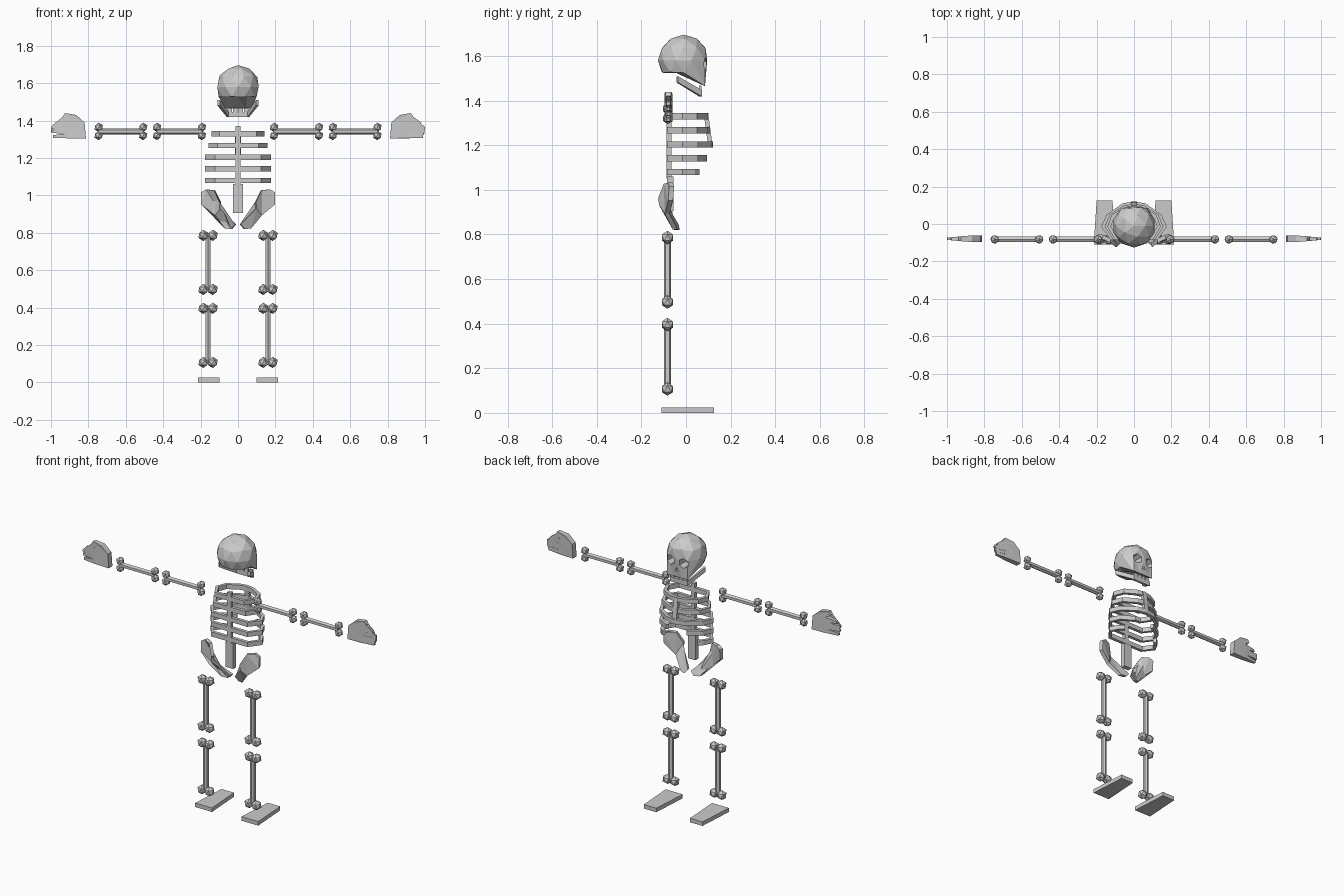
import bpy, bmesh, math
from mathutils import Vector, Matrix

if "Cube" in bpy.data.objects:
    bpy.data.objects.remove(bpy.data.objects["Cube"])


def finish(name, bm):
    bmesh.ops.recalc_face_normals(bm, faces=bm.faces[:])
    me = bpy.data.meshes.new(name)
    bm.to_mesh(me)
    bm.free()
    ob = bpy.data.objects.new(name, me)
    bpy.context.collection.objects.link(ob)
    return ob


def box(name, x, y, z):
    bm = bmesh.new()
    bmesh.ops.create_cube(bm, size=1)
    for v in bm.verts:
        v.co = [r[0] + (r[1] - r[0]) * (c + .5) for r, c in zip((x, y, z), v.co)]
    return finish(name, bm)


def slab(name, front, back):
    """Closed plate between two matching outlines."""
    bm = bmesh.new()
    a = [bm.verts.new(p) for p in front]
    b = [bm.verts.new(p) for p in back]
    n = len(a)
    caps = [bm.faces.new(a), bm.faces.new(b[::-1])]
    for i in range(n):
        bm.faces.new((a[i], b[i], b[(i + 1) % n], a[(i + 1) % n]))
    bmesh.ops.triangulate(bm, faces=caps)
    return finish(name, bm)


def band(name, path, thick, height):
    """Rectangular strip following a path, thickness towards the inside."""
    bm = bmesh.new()
    path = [Vector(p) for p in path]
    rings = []
    for i, p in enumerate(path):
        d = path[min(i + 1, len(path) - 1)] - path[max(i - 1, 0)]
        n = Vector((-d.y, d.x, 0)).normalized() * thick
        h = Vector((0, 0, height / 2))
        rings.append([bm.verts.new(q) for q in (p - h, p + h, p + n + h, p + n - h)])
    for a, b in zip(rings, rings[1:]):
        for j in range(4):
            k = (j + 1) % 4
            bm.faces.new((a[j], a[k], b[k], b[j]))
    bm.faces.new(rings[0])
    bm.faces.new(rings[-1][::-1])
    return finish(name, bm)


def bone(name, a, b, off, knob, r):
    """Hexagonal shaft with a pair of knobs at each end."""
    bm = bmesh.new()
    a, b, off = Vector(a), Vector(b), Vector(off)
    m = Matrix.Translation((a + b) / 2)
    if abs((b - a).x) > .01:
        m = m @ Matrix.Rotation(math.pi / 2, 4, 'Y') @ Matrix.Rotation(math.pi / 2, 4, 'Z')
    bmesh.ops.create_cone(bm, cap_ends=True, segments=6, radius1=r, radius2=r,
                          depth=(b - a).length, matrix=m)
    for p in (a, b):
        for s in (-1, 1):
            bmesh.ops.create_icosphere(bm, subdivisions=1, radius=knob,
                                       matrix=Matrix.Translation(p + off * s))
    return finish(name, bm)


# Skull: low-poly sphere with flattened base and face pulled down
bm = bmesh.new()
bmesh.ops.create_icosphere(bm, subdivisions=2, radius=.116)
for v in bm.verts:
    c = v.co
    if c.z < -.03:
        if c.y > .03:
            c.y, c.z, c.x = .095, -.115, c.x * .85
        else:
            c.z = max(c.z, -.055)
    c.y = min(c.y, .105)
    c += Vector((0, -.01, 1.58))
skull = finish("skull", bm)


def cut(name, segs, r1, r2, loc):
    bm = bmesh.new()
    m = Matrix.Translation(loc) @ Matrix.Rotation(-math.pi / 2, 4, 'X') @ Matrix.Rotation(math.pi, 4, 'Z')
    bmesh.ops.create_cone(bm, cap_ends=True, segments=segs, radius1=r1, radius2=r2, depth=.1, matrix=m)
    c = finish(name, bm)
    c.hide_render = True
    c.hide_viewport = True
    mod = skull.modifiers.new(name, 'BOOLEAN')
    mod.operation = 'DIFFERENCE'
    mod.solver = 'EXACT'
    mod.object = c


# Eye sockets and nose
for s, side in ((-1, "left"), (1, "right")):
    cut(side + "_eye_cutter", 6, .024, .036, (s * .045, .085, 1.56))
cut("nose_cutter", 3, .012, .02, (0, .10, 1.51))

# Jaw and teeth
band("jaw", [(.11, -.035, 1.495), (.06, .072, 1.433), (-.06, .072, 1.433), (-.11, -.035, 1.495)], .016, .028)
for i in range(4):
    x = -.045 + i * .03
    box("tooth", (x - .012, x + .012), (.058, .07), (1.44, 1.468))

# Spine and breastbone
box("spine", (-.013, .013), (-.088, -.065), (1.05, 1.37))
box("lower_spine", (-.026, .026), (-.085, -.055), (.905, 1.06))
slab("breastbone", [(-.015, .10, 1.34), (.015, .10, 1.34), (.015, .12, 1.19), (-.015, .12, 1.19)],
     [(-.015, .08, 1.34), (.015, .08, 1.34), (.015, .10, 1.19), (-.015, .10, 1.19)])

# Ribs: height, half width, front reach, half gap at the front
for z, w, f, g in ((1.33, .143, .10, 0), (1.267, .157, .108, 0), (1.204, .176, .12, 0),
                   (1.142, .176, .095, .07), (1.08, .176, .06, .12)):
    half = [(.7 * w, -.085, z), (w, -.015, z), (max(.83 * w, g + .02), min(.05, f - .02), z),
            (max(.35 * w, g), f - (0 if g else .01), z)]
    if g:
        path = half[::-1] + [(-x, y, q) for x, y, q in half]
        band("rib", path, -.02, .028)
    else:
        path = half + [(0, f, z)]
        loop = half[::-1] + [(-x, y, q) for x, y, q in half]
        band("rib", [(0, f, z)] + loop + [(0, f, z)], -.02, .028)

# Hip blade outline (x, y, z) and hand outline (x, z), right side
HIP = [(.198, -.065, 1.016), (.171, -.07, 1.032), (.128, -.09, 1.027), (.096, -.115, .963),
       (.10, -.11, .93), (.016, -.045, .845), (.037, -.04, .82), (.07, -.05, .823),
       (.128, -.085, .893), (.198, -.07, .952)]
HAND = [(.813, 1.305), (.82, 1.39), (.865, 1.43), (.925, 1.44), (.937, 1.42), (.905, 1.40),
        (.975, 1.393), (.98, 1.38), (.92, 1.372), (.998, 1.37), (1, 1.356), (.92, 1.352),
        (.998, 1.346), (.998, 1.333), (.92, 1.331), (.99, 1.322), (.988, 1.307), (.9, 1.305)]

for s, side in ((-1, "left"), (1, "right")):
    # Hips
    slab(side + "_hip", [(s * x, y - .01, z) for x, y, z in HIP],
         [(s * (x - .006), y + .012, z) for x, y, z in HIP])
    # Arms
    for part, x0, x1 in (("upper_arm", .193, .433), ("forearm", .507, .745)):
        bone(side + "_" + part, (s * x0, -.082, 1.342), (s * x1, -.082, 1.342), (0, 0, .022), .025, .016)
    # Hands, thinner towards the fingertips
    t = [.018 - .012 * max(0, (x - .87) / .13) for x, z in HAND]
    slab(side + "_hand", [(s * x, -.079 - k, z) for (x, z), k in zip(HAND, t)],
         [(s * x, -.079 + k, z) for (x, z), k in zip(HAND, t)])
    # Legs
    for part, z0, z1 in (("thigh", .786, .497), ("shin", .396, .107)):
        bone(side + "_" + part, (s * .16, -.083, z0), (s * .16, -.083, z1), (.025, 0, 0), .03, .0165)
    # Feet
    foot = [(.10, -.11), (.215, -.11), (.2, .125), (.115, .125)]
    slab(side + "_foot", [(s * x, y, 0) for x, y in foot], [(s * x, y, .025) for x, y in foot])
